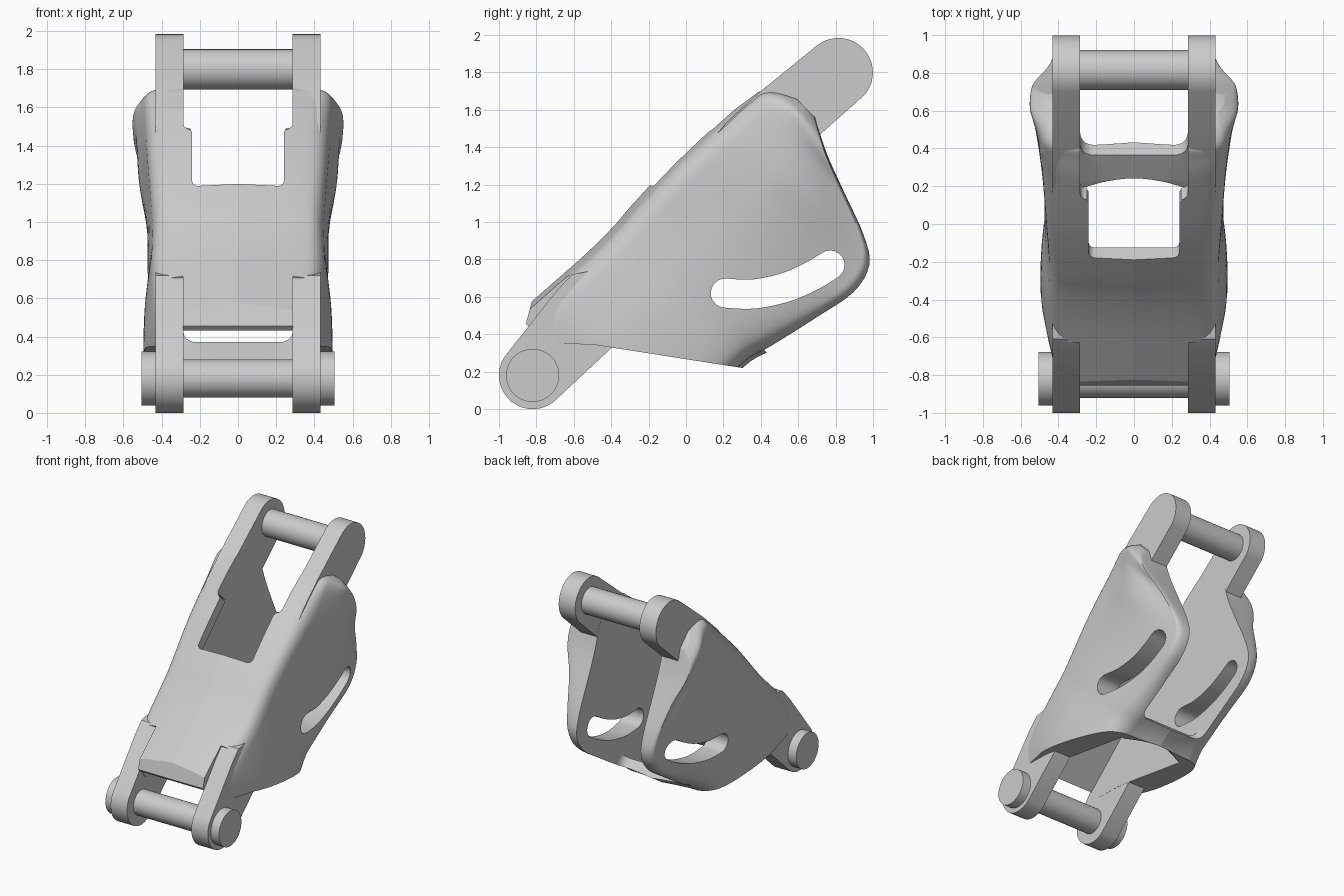
import bpy, bmesh, math
from mathutils import Vector

if "Cube" in bpy.data.objects:
    bpy.data.objects.remove(bpy.data.objects["Cube"], do_unlink=True)

grey = bpy.data.materials.new("plain grey")
grey.use_nodes = True
COLOUR = (0.6, 0.6, 0.6, 1)
grey.diffuse_color = COLOUR
grey.node_tree.nodes["Principled BSDF"].inputs["Base Color"].default_value = COLOUR


def finish(bm, name):
    bmesh.ops.recalc_face_normals(bm, faces=bm.faces)
    mesh = bpy.data.meshes.new(name)
    bm.to_mesh(mesh)
    bm.free()
    obj = bpy.data.objects.new(name, mesh)
    bpy.context.collection.objects.link(obj)
    mesh.materials.append(grey)
    return obj


def diagonal(u, v, x=0):
    # u runs up along the arm, v runs from the front wall to the rear
    return Vector((x, (u + v) / 2, (u - v) / 2))


def prism(name, outline, offset, rounding=0):
    # outline is a list of 3D points, swept by the offset vector
    bm = bmesh.new()
    face = bm.faces.new([bm.verts.new(p) for p in outline])
    made = bmesh.ops.extrude_face_region(bm, geom=[face])["geom"]
    top = [g for g in made if isinstance(g, bmesh.types.BMVert)]
    bmesh.ops.translate(bm, verts=top, vec=offset)
    if rounding:
        way = Vector(offset).normalized()
        edges = [e for e in bm.edges
                 if abs((e.verts[0].co - e.verts[1].co).normalized().dot(way)) > 0.99]
        bmesh.ops.bevel(bm, geom=edges, offset=rounding, segments=5,
                        profile=0.5, affect='EDGES')
    return finish(bm, name)


def side_prism(name, points, x0, x1):
    return prism(name, [Vector((x0, y, z)) for y, z in points], (x1 - x0, 0, 0))


def cut(obj, cutters):
    for c in cutters:
        mod = obj.modifiers.new("cut", 'BOOLEAN')
        mod.operation = 'DIFFERENCE'
        mod.solver = 'EXACT'
        mod.object = c
    bpy.context.view_layer.update()
    deps = bpy.context.evaluated_depsgraph_get()
    mesh = bpy.data.meshes.new_from_object(obj.evaluated_get(deps))
    obj.modifiers.clear()
    obj.data = mesh
    for c in cutters:
        bpy.data.objects.remove(c, do_unlink=True)


def smooth_path(points, steps):
    # Catmull-Rom through tuples of any length
    out = []
    for i in range(len(points) - 1):
        a, b, c, d = (points[min(max(i + k, 0), len(points) - 1)] for k in (-1, 0, 1, 2))
        for s in range(steps):
            t = s / steps
            out.append([q + t / 2 * (r - p + t * (2 * p - 5 * q + 4 * r - w
                        + t * (3 * (q - r) + w - p))) for p, q, r, w in zip(a, b, c, d)])
    return out + [list(points[-1])]


def cut_corners(points, rounds):
    for _ in range(rounds):
        new = [points[0]]
        for a, b in zip(points, points[1:]):
            new += [tuple(p * 0.75 + q * 0.25 for p, q in zip(a, b)),
                    tuple(p * 0.25 + q * 0.75 for p, q in zip(a, b))]
        points = new + [points[-1]]
    return points


def section(front, rear, wf, wm, wr, soft):
    depth = rear - front
    half = cut_corners([
        (0, front - 0.03), (0.3, front), (wf, front + 0.03 * depth),
        ((wf + wm) / 2, front + 0.2 * depth), (wm, front + 0.5 * depth),
        (wr, rear - 0.1 * depth), (wr - soft, rear), (0.2, rear), (0, rear + 0.03)], 3)
    return half + [(-x, v) for x, v in half[-2:0:-1]]


# Outer shell: station along the arm, front, rear, half widths front, middle, rear,
# and how softly the rear edge turns
stations = [
    (-0.4, -1.38, 0.05, 0.40, 0.44, 0.43, 0.05), (-0.1, -1.36, 0.05, 0.42, 0.50, 0.47, 0.05),
    (0.3, -1.335, 0.05, 0.44, 0.50, 0.46, 0.08), (0.6, -1.335, 0.06, 0.44, 0.48, 0.44, 0.10),
    (0.8, -1.35, 0.12, 0.44, 0.48, 0.43, 0.10), (1.2, -1.365, 0.21, 0.46, 0.48, 0.41, 0.05),
    (1.52, -1.36, 0.27, 0.47, 0.50, 0.40, 0.02), (1.75, -1.35, 0.21, 0.47, 0.53, 0.40, 0.02),
    (1.88, -1.34, 0.02, 0.47, 0.54, 0.42, 0.02), (2.0, -1.32, -0.30, 0.47, 0.545, 0.47, 0.02),
    (2.1, -1.30, -0.57, 0.46, 0.55, 0.54, 0.02), (2.18, -1.22, -0.74, 0.44, 0.55, 0.54, 0.02),
    (2.25, -1.08, -0.87, 0.43, 0.48, 0.47, 0.02)]
bm = bmesh.new()
rings = [[bm.verts.new(diagonal(u, v, x)) for x, v in section(*rest)]
         for u, *rest in smooth_path(stations, 4)]
for a, b in zip(rings, rings[1:]):
    for i in range(len(a)):
        j = (i + 1) % len(a)
        bm.faces.new((a[i], a[j], b[j], b[i]))
bm.faces.new(rings[0])
bm.faces.new(rings[-1])
shell = finish(bm, "shell")

# Hollow between the side walls, leaving the front wall and the lower cross strip
inner = 0.285
hollow = prism("hollow", [diagonal(u, v, -inner) for u, v in (
    (-1, -1.29), (0.3, -1.235), (1, -1.26), (2.6, -1.2), (2.6, -0.005), (0.74, -0.005),
    (0.5, -0.04), (-1, -0.04))], (2 * inner, 0, 0))
# Stepped opening in the front wall
through = diagonal(0, 1)
window = prism("window", [diagonal(u, -1.8, x) for u, x in (
    (1.01, -0.24), (1.01, 0.24), (1.62, 0.24), (1.62, inner), (3, inner),
    (3, -inner), (1.62, -inner), (1.62, -0.24))], through, 0.035)
# Rear opening with rounded lower corners, and the arched edge of the cross strip
back = prism("back", [diagonal(u, -0.2, x) for u, x in (
    (0.735, -inner), (0.735, inner), (3, inner), (3, -inner))], through, 0.07)
arch = prism("arch", [diagonal(0.52 - 0.11 * (k / 6) ** 2, -0.2, inner * k / 6)
                      for k in range(-6, 7)]
             + [diagonal(0, -0.2, inner), diagonal(0, -0.2, -inner)], through * 0.5)
# Trim of the underside, the lower lip of the front wall, and the arm shoulders
under = side_prism("under", [(-1.5, 0.35), (-0.7, 0.35), (-0.5, 0.345), (0.3, 0.22),
                             (0.32, -0.5), (-1.5, -0.5)], -1, 1)
lip = side_prism("lip", [(-1.5, 0.64), (-0.81, 0.63), (-0.86, 0.44), (-0.86, 0.2),
                         (-1.5, 0.2)], -0.29, 0.29)
shoulders = [side_prism("shoulder", [(-1.2, 0.22), (-0.96, 0.22), (-0.62, 0.7),
                                     (-0.72, 0.9), (-1.2, 0.9)], s * 0.288, s) for s in (1, -1)]
# Curved slot through both side walls
slot_path = smooth_path([(0.21, 0.62), (0.36, 0.615), (0.53, 0.65), (0.67, 0.71),
                         (0.77, 0.77)], 5)
left, right = [], []
for i, p in enumerate(slot_path):
    d = Vector(slot_path[min(i + 1, len(slot_path) - 1)]) - Vector(slot_path[max(i - 1, 0)])
    side = Vector((-d.y, d.x)).normalized() * 0.078
    left.append(Vector(p) + side)
    right.append(Vector(p) - side)


def end_cap(centre, start):
    arm = start - Vector(centre)
    turn = [math.pi * k / 10 for k in range(1, 10)]
    return [Vector(centre) + Vector((arm.x * math.cos(t) + arm.y * math.sin(t),
                                     arm.y * math.cos(t) - arm.x * math.sin(t))) for t in turn]


slot = side_prism("slot", left + end_cap(slot_path[-1], left[-1]) + right[::-1]
                  + end_cap(slot_path[0], right[0]), -1, 1)
cut(shell, [hollow, window, back, arch, under, lip, slot] + shoulders)


# Arms: a round eye joined to a root buried in the side wall
def arm(name, centre, radius, first, last, root, sign):
    steps = 28
    turns = [math.radians(first + (last - first) * k / steps) for k in range(steps + 1)]
    eye = [(centre[0] + radius * math.cos(t), centre[1] + radius * math.sin(t)) for t in turns]
    return side_prism(name, eye + root, sign * 0.286, sign * 0.432)


def pin(name, centre, radius, x0, x1):
    points = [(centre[0] + radius * math.cos(k * math.tau / 48),
               centre[1] + radius * math.sin(k * math.tau / 48)) for k in range(48)]
    return side_prism(name, points, x0, x1)


low, high = (-0.82, 0.18), (0.815, 1.8)
parts = [shell]
for label, s in (("left", 1), ("right", -1)):
    parts += [
        arm(label + "_upper_arm", high, 0.184, -42, 128,
            [(0.4, 1.7), (0.22, 1.535), (0.05, 1.34), (0.3, 1.3), (0.55, 1.32)], s),
        arm(label + "_lower_arm", low, 0.18, 143, 312,
            [(-0.4, 0.325), (-0.3, 0.6), (-0.5, 0.74), (-0.61, 0.72), (-0.69, 0.635)], s),
        pin(label + "_pin_head", low, 0.142, s * 0.42, s * 0.505)]
parts += [pin("upper_pin", high, 0.105, -0.3, 0.3), pin("lower_pin", low, 0.1, -0.3, 0.3)]

bpy.ops.object.select_all(action='DESELECT')
for p in parts:
    p.select_set(True)
bpy.context.view_layer.objects.active = shell
bpy.ops.object.shade_smooth_by_angle(angle=math.radians(32))
